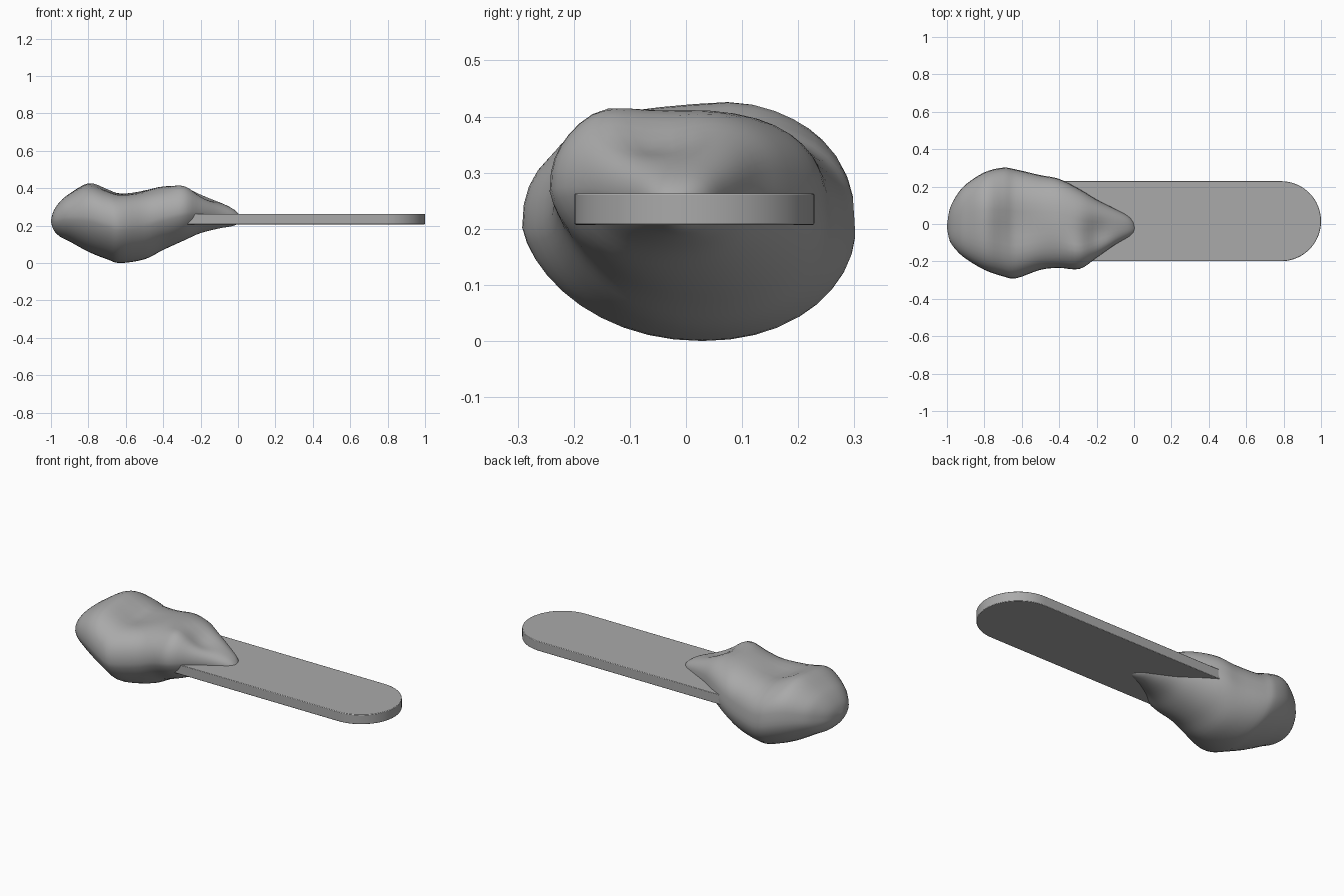
import bpy, bmesh, math

cube = bpy.data.objects.get("Cube")
if cube:
    bpy.data.objects.remove(cube, do_unlink=True)

grey = bpy.data.materials.new("plain grey")
grey.use_nodes = True
colour = (0.4, 0.4, 0.4, 1)
grey.diffuse_color = colour
grey.node_tree.nodes["Principled BSDF"].inputs["Base Color"].default_value = colour


def make_object(name, bm):
    bmesh.ops.recalc_face_normals(bm, faces=bm.faces)
    mesh = bpy.data.meshes.new(name)
    bm.to_mesh(mesh)
    bm.free()
    mesh.materials.append(grey)
    obj = bpy.data.objects.new(name, mesh)
    bpy.context.collection.objects.link(obj)
    return obj


def smooth(obj, degrees):
    bpy.ops.object.select_all(action="DESELECT")
    obj.select_set(True)
    bpy.context.view_layer.objects.active = obj
    bpy.ops.object.shade_smooth_by_angle(angle=math.radians(degrees))


# Flat stick with one rounded end
def build_stick(start, end, middle, half_width, bottom, top):
    bm = bmesh.new()
    outline = [(start, middle + half_width), (start, middle - half_width)]
    steps = 32
    for i in range(steps + 1):
        a = math.pi * (i / steps - 0.5)
        outline.append((end - half_width + half_width * math.cos(a),
                        middle + half_width * math.sin(a)))
    base = bm.faces.new([bm.verts.new((x, y, bottom)) for x, y in outline])
    extruded = bmesh.ops.extrude_face_region(bm, geom=[base])["geom"]
    for v in extruded:
        if isinstance(v, bmesh.types.BMVert):
            v.co.z = top
    stick = make_object("stick", bm)
    bevel = stick.modifiers.new("soft_edges", "BEVEL")
    bevel.width = 0.003
    bevel.segments = 2
    bevel.limit_method = "ANGLE"
    smooth(stick, 35)


# Lump stations: x, right edge, left edge, underside, top
stations = [
    (-1.0, -.02, -.01, .22, .23),
    (-.985, -.09, .08, .175, .28),
    (-.95, -.14, .15, .14, .33),
    (-.9, -.185, .21, .115, .37),
    (-.8, -.245, .275, .06, .42),
    (-.7, -.28, .3, .02, .4),
    (-.63, -.29, .29, 0, .385),
    (-.5, -.245, .26, .02, .395),
    (-.4, -.235, .24, .07, .41),
    (-.29, -.24, .185, .12, .41),
    (-.2, -.18, .13, .16, .38),
    (-.1, -.11, .08, .185, .33),
    (-.02, -.065, .035, .2, .285),
    (.015, -.035, -.02, .225, .245),
]

# Dents and swellings of the upper side: x, y, radius, height
dents = [(-.2, -.05, .08, -.035), (-.62, -.02, .12, -.025),
         (-.3, -.16, .07, .02), (-.78, .1, .1, .01)]


def between(a, b, c, d, t):
    return b + t * (c - a + t * (2*a - 5*b + 4*c - d + t * (3*(b - c) + d - a))) / 2


def refine(rows, steps):
    result = []
    for i in range(len(rows) - 1):
        near = [rows[max(0, min(len(rows) - 1, i + k))] for k in (-1, 0, 1, 2)]
        for s in range(steps):
            result.append([between(*values, s / steps) for values in zip(*near)])
    return result + [list(rows[-1])]


def power(value, exponent):
    return math.copysign(abs(value) ** exponent, value)


# Irregular smooth lump lofted along the stick
def build_lump(sides):
    bm = bmesh.new()
    rings = []
    for x, right, left, low, high in refine(stations, 4):
        middle, half = (left + right) / 2, (left - right) / 2
        waist = low + (high - low) * 0.52
        ring = []
        for i in range(sides):
            a = math.tau * i / sides
            c, s = math.cos(a), math.sin(a)
            if s >= 0:
                y = middle + half * power(c, .8)
                z = waist + (high - waist) * power(s, .8)
                for dx, dy, radius, height in dents:
                    distance = ((x - dx) ** 2 + (y - dy) ** 2) / radius ** 2
                    z += height * s * math.exp(-distance)
            else:
                y = middle + half * power(c, .95) - .03 * s * half / .3
                z = waist + (waist - low) * power(s, 1.1)
            ring.append(bm.verts.new((x, y, z)))
        rings.append(ring)
    for a, b in zip(rings, rings[1:]):
        for i in range(sides):
            j = (i + 1) % sides
            bm.faces.new((a[i], a[j], b[j], b[i]))
    bm.faces.new(rings[0])
    bm.faces.new(rings[-1])
    smooth(make_object("lump", bm), 80)


build_stick(-.45, 1, .015, .214, .207, .263)
build_lump(40)
